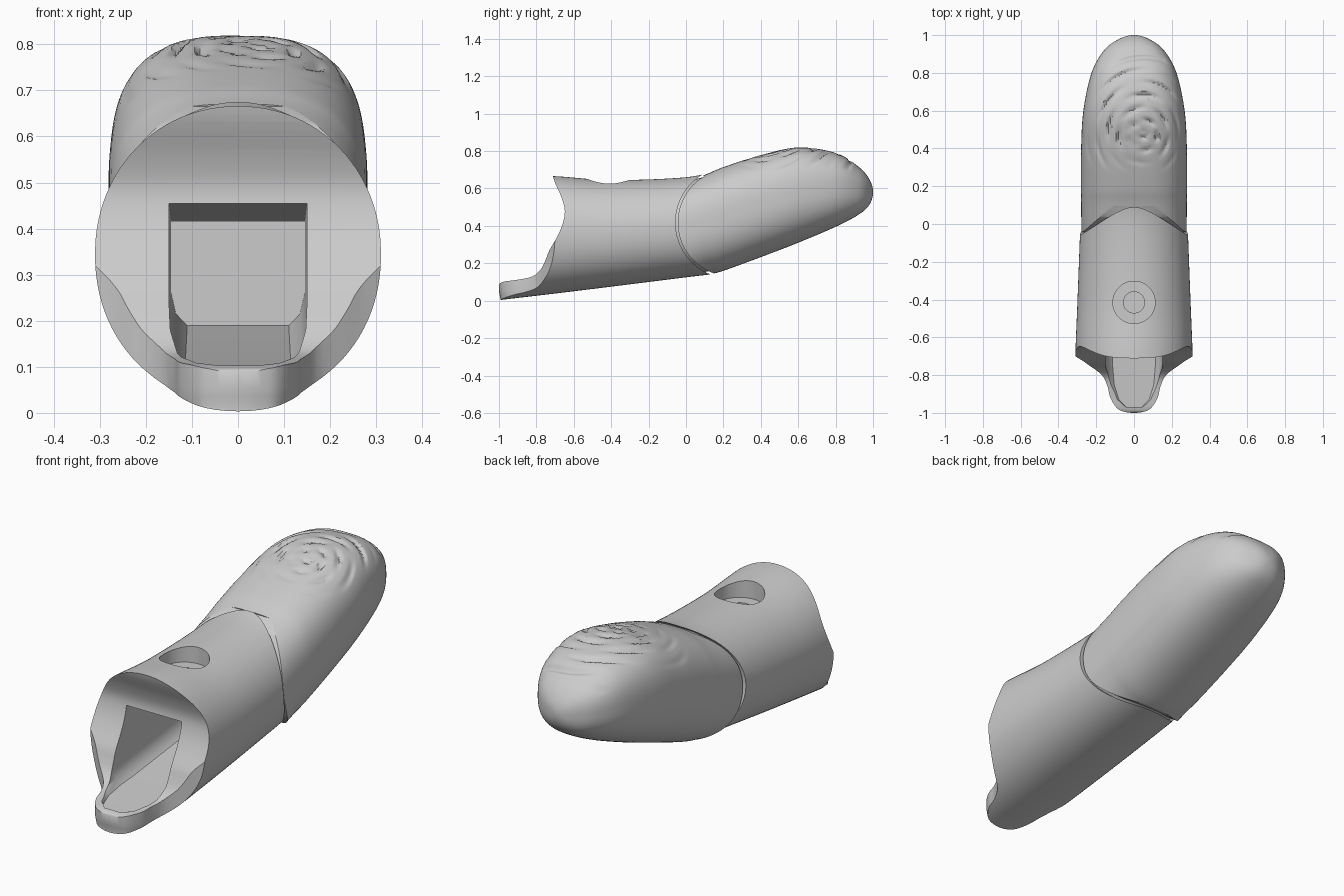
import bpy, bmesh, math

if "Cube" in bpy.data.objects:
    bpy.data.objects.remove(bpy.data.objects["Cube"])


def interp(rows, steps):
    """Catmull-Rom through rows; first and last rows are guides only."""
    out = []
    for a, b, c, d in zip(rows, rows[1:], rows[2:], rows[3:]):
        for k in range(steps):
            t = k / steps
            out.append([0.5 * (2 * q + (r - p) * t + (2 * p - 5 * q + 4 * r - s) * t * t
                               + (3 * q - p - 3 * r + s) * t ** 3)
                        for p, q, r, s in zip(a, b, c, d)])
    out.append(list(rows[-2]))
    return out


def loft(name, rings):
    """Skin a closed solid over equal-length rings of points."""
    bm = bmesh.new()
    vs = [[bm.verts.new(p) for p in ring] for ring in rings]
    n = len(vs[0])
    for a, b in zip(vs, vs[1:]):
        for i in range(n):
            j = (i + 1) % n
            bm.faces.new((a[i], a[j], b[j], b[i]))
    bm.faces.new(vs[0])
    bm.faces.new(vs[-1])
    bmesh.ops.remove_doubles(bm, verts=bm.verts, dist=1e-5)
    bmesh.ops.recalc_face_normals(bm, faces=bm.faces)
    me = bpy.data.meshes.new(name)
    bm.to_mesh(me)
    bm.free()
    ob = bpy.data.objects.new(name, me)
    bpy.context.collection.objects.link(ob)
    return ob


def oval(row, n, upper, lower):
    """Superellipse ring in the xz plane from (y, top, bottom, half width)."""
    y, top, bot, w = row
    cz, h = (top + bot) / 2, (top - bot) / 2
    ring = []
    for i in range(n):
        a = math.tau * i / n
        c, s = math.cos(a), math.sin(a)
        p = 2 / (upper if s > 0 else lower)
        ring.append((w * math.copysign(abs(c) ** p, c), y,
                     cz + h * math.copysign(abs(s) ** p, s)))
    return ring


def side_prism(pts):
    return loft("cutter", [[(x, y, z) for y, z in pts] for x in (-0.6, 0.6)])


def disc(r, z0, z1, n=40):
    return loft("cutter", [[(r * math.cos(math.tau * i / n),
                             -0.415 + r * math.sin(math.tau * i / n), z)
                            for i in range(n)] for z in (z0, z1)])


def cut(ob, cutter, op):
    m = ob.modifiers.new("cut", 'BOOLEAN')
    m.object, m.operation, m.solver = cutter, op, 'EXACT'
    bpy.context.view_layer.objects.active = ob
    bpy.ops.object.modifier_apply(modifier=m.name)
    bpy.data.objects.remove(cutter)


def smooth(ob, angle):
    bpy.ops.object.select_all(action='DESELECT')
    ob.select_set(True)
    bpy.context.view_layer.objects.active = ob
    bpy.ops.object.shade_smooth_by_angle(angle=math.radians(angle))


def joint_arc(r, a0, a1, n=28):
    """Hinge-shaped joint line in the side view."""
    return [(0.244 + r * math.cos(math.radians(a0 + (a1 - a0) * i / n)),
             0.418 + r * math.sin(math.radians(a0 + (a1 - a0) * i / n)))
            for i in range(n + 1)]


# Sleeve body
rows = [(-1.3, .67, -.04, .32), (-1.02, .67, .0, .316), (-.71, .666, .037, .311),
        (-.4, .645, .075, .299), (0, .66, .125, .284), (.2, .705, .148, .277),
        (.4, .74, .17, .27)]
sleeve = loft("finger", [oval(r, 96, 2.05, 2.2) for r in interp(rows, 8)])

# Scooped front and round joint, seen from the side
front = interp([(-.73, .72), (-.715, .68), (-.70, .63), (-.665, .55), (-.648, .48),
                (-.66, .41), (-.69, .34), (-.73, .27), (-.75, .22), (-.775, .17),
                (-.82, .13), (-.9, .112), (-.98, .10), (-1.003, .075), (-1.01, 0)], 4)
cut(sleeve, side_prism([(-.715, .9)] + front + [(-1.01, -.1), (.14, -.1)]
                       + joint_arc(.300, 249, 121) + [(.088, .9)]), 'INTERSECT')

# Narrow tongue seen from above, eased in at its lower edge
half = interp([(.5, -.66), (.36, -.68), (.295, -.71), (.235, -.75), (.17, -.80), (.14, -.86),
               (.125, -.92), (.09, -.975), (.05, -.994), (0, -1), (-.05, -.994)], 4)
outline = half + [(-x, y) for x, y in half[-2::-1]] + [(-.4, .4), (.4, .4)]
cut(sleeve, loft("cutter", [[(x * (1 - 3 * e), y + e, z) for x, y in outline]
                            for z, e in ((-.2, .007), (.015, .007), (.035, .003),
                                         (.055, 0), (1, 0))]), 'INTERSECT')

# Socket with chamfered lower corners
socket = []
for y, w, lo, hi in [(-.968, .055, .093, .475), (-.93, .105, .096, .472), (-.85, .138, .102, .468),
                     (-.74, .15, .112, .462), (-.65, .15, .118, .455), (-.06, .145, .19, .415)]:
    socket.append([(w, y, hi), (-w, y, hi), (-w, y, lo + .07), (-w * .93, y, lo + .025),
                   (-w * .76, y, lo), (w * .76, y, lo), (w * .93, y, lo + .025), (w, y, lo + .07)])
cut(sleeve, loft("cutter", socket), 'DIFFERENCE')

# Counterbored screw hole
cut(sleeve, disc(.112, .565, .9), 'DIFFERENCE')
cut(sleeve, disc(.056, .50, .8), 'DIFFERENCE')

# Fingertip with broken, curved print grooves
rows = [(-.3, .5, -.02, .27), (-.1, .60, .06, .277), (.1, .673, .132, .28),
        (.2, .714, .16, .281), (.4, .778, .233, .28), (.6, .819, .31, .268),
        (.8, .79, .395, .225), (.92, .718, .458, .158), (.98, .65, .512, .078),
        (1, .58, .58, 0), (.98, .512, .65, -.078)]


def groove(p, i, n):
    x, y, z = p
    up = math.sin(math.tau * i / n)
    if up < .45 or not .28 < y < .93:
        return p
    dx, dy = x - .05, y - .47
    r, a = math.hypot(dx * 1.15, dy), math.atan2(dy, dx)
    fade = min(1, (up - .45) * 4, (y - .28) * 6, (.93 - y) * 16)
    broken = max(0, .5 + .5 * math.sin(a * 5 + math.floor(r / .066) * 2.1))
    return (x, y, z - .015 * fade * broken * max(0, math.sin(r * math.tau / .066)))


N = 160
tip = loft("fingertip", [[groove(p, i, N) for i, p in enumerate(oval(r, N, 2.7, 2.35))]
                         for r in interp(rows, 20)])
cut(tip, side_prism(joint_arc(.288, 121, 262) + [(.26, 0), (1.2, 0), (1.2, 1), (-.02, 1)]),
    'INTERSECT')

# Inset core closing the joint groove, then everything fused
core = loft("joint_core", [oval((y, t, b, .265), 64, 2.2, 2.2) for y, t, b in
                           ((-.055, .615, .132), (.05, .65, .143), (.22, .69, .178))])
cut(sleeve, core, 'UNION')
cut(sleeve, tip, 'UNION')
smooth(sleeve, 35)
